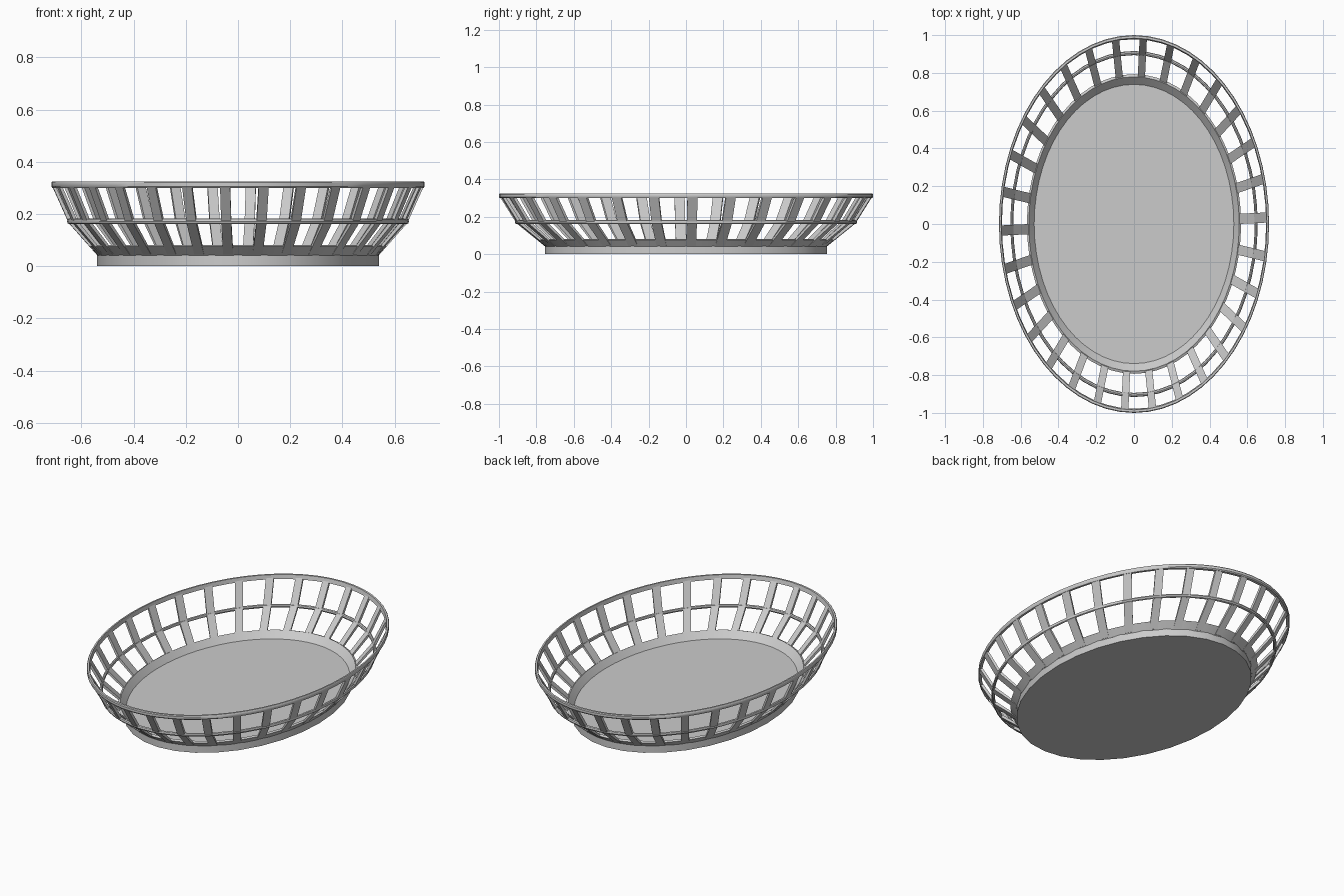
import bpy, bmesh, math

if "Cube" in bpy.data.objects:
    bpy.data.objects.remove(bpy.data.objects["Cube"])

SX = 0.715      # the basket is a round form squashed in x
SLATS = 30


def add_object(name, bm, smooth=False):
    bmesh.ops.recalc_face_normals(bm, faces=bm.faces)
    me = bpy.data.meshes.new(name)
    bm.to_mesh(me)
    bm.free()
    ob = bpy.data.objects.new(name, me)
    bpy.context.collection.objects.link(ob)
    if smooth:
        bpy.ops.object.select_all(action='DESELECT')
        ob.select_set(True)
        bpy.context.view_layer.objects.active = ob
        bpy.ops.object.shade_smooth_by_angle(angle=math.radians(35))
    return ob


def elliptic_ring(name, profile, segs):
    """Sweep a closed (radius, z) profile around the ellipse."""
    bm = bmesh.new()
    loops = []
    for i in range(segs):
        a = math.tau * i / segs + math.pi / 2
        loops.append([bm.verts.new((SX * r * math.cos(a), r * math.sin(a), z))
                      for r, z in profile])
    n = len(profile)
    for i in range(segs):
        p, q = loops[i], loops[(i + 1) % segs]
        for j in range(n):
            k = (j + 1) % n
            bm.faces.new((p[j], q[j], q[k], p[k]))
    return add_object(name, bm, True)


# Solid floor plate
bm = bmesh.new()
bmesh.ops.create_cone(bm, cap_ends=True, segments=32, radius1=0.755,
                      radius2=0.755, depth=0.044)
bmesh.ops.translate(bm, verts=bm.verts, vec=(0, 0, 0.022))
bmesh.ops.scale(bm, verts=bm.verts, vec=(SX, 1, 1))
add_object("floor_plate", bm, True)

# Sloping band above the floor
elliptic_ring("lower_band", [(0.735, 0.04), (0.752, 0.04), (0.793, 0.076),
                             (0.779, 0.082)], 60)

# Round hoop at the bend of the wall
hoop = [(0.905 + 0.011 * math.cos(math.tau * i / 8),
         0.172 + 0.011 * math.sin(math.tau * i / 8)) for i in range(8)]
elliptic_ring("middle_hoop", hoop, 60)

# Top rim
elliptic_ring("top_rim", [(0.978, 0.300), (0.995, 0.300), (1.0, 0.306),
                          (1.0, 0.320), (0.996, 0.325), (0.984, 0.325)], 60)

# Bent slats of constant width around the wall
outer = [(0.757, 0.044), (0.907, 0.165), (0.994, 0.304)]
inner = [(0.980, 0.310), (0.893, 0.174), (0.740, 0.044)]
section = outer + inner
half = 0.027
bm = bmesh.new()
for k in range(SLATS):
    a = math.radians(2) + math.tau * k / SLATS
    c, s = math.cos(a), math.sin(a)
    sides = [[bm.verts.new((SX * (r * c - w * s), r * s + w * c, z))
              for r, z in section] for w in (-half, half)]
    n = len(section)
    for j in range(n):
        i = (j + 1) % n
        bm.faces.new((sides[0][j], sides[0][i], sides[1][i], sides[1][j]))
    for v in sides:
        bm.faces.new((v[0], v[1], v[4], v[5]))
        bm.faces.new((v[1], v[2], v[3], v[4]))
add_object("wall_slats", bm)
